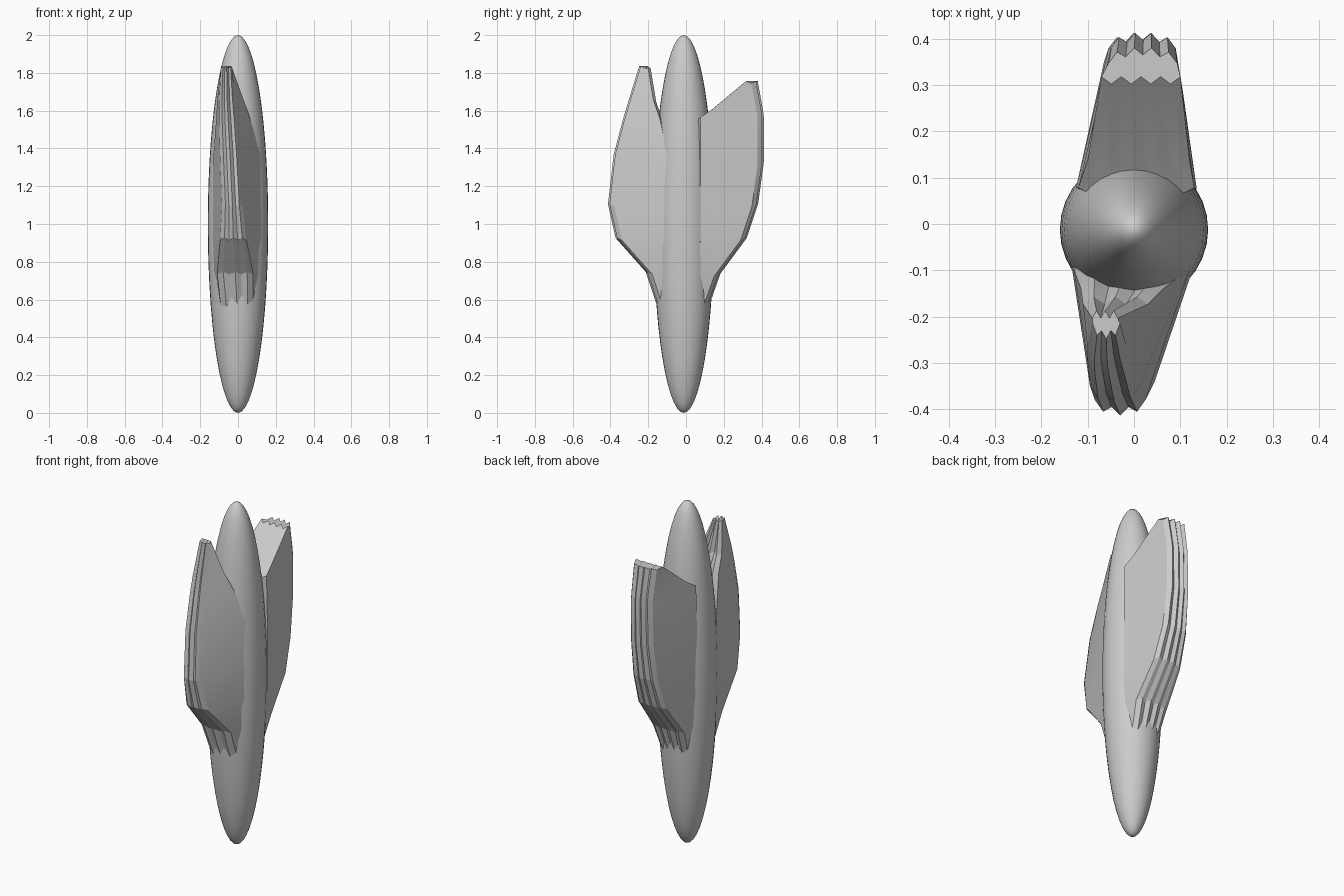
import bpy, bmesh

if "Cube" in bpy.data.objects:
    bpy.data.objects.remove(bpy.data.objects["Cube"])


def finish(name, bm, angle):
    bmesh.ops.recalc_face_normals(bm, faces=bm.faces)
    mesh = bpy.data.meshes.new(name)
    bm.to_mesh(mesh)
    bm.free()
    ob = bpy.data.objects.new(name, mesh)
    bpy.context.collection.objects.link(ob)
    bpy.ops.object.select_all(action='DESELECT')
    ob.select_set(True)
    bpy.context.view_layer.objects.active = ob
    bpy.ops.object.shade_smooth_by_angle(angle=angle)
    return ob


def fin(name, sections, columns=8, ridge=0.008):
    """Loft horizontal sections (z, y_inner, y_outer, inner x range, outer x range)
    with a pleated outer rim and a jagged inner lip."""
    bm = bmesh.new()
    rings = []
    for z, yi, yo, a0, a1, b0, b1 in sections:
        s = 1 if yo > yi else -1
        pts = []
        for i in range(columns + 1):
            t = i / columns
            edge = (2 * t - 1) ** 2
            off = ridge if i % 2 else -ridge
            pts.append((b0 + (b1 - b0) * t, yo + s * (off - 0.018 * edge), z + off * 0.8))
        for i in range(columns, -1, -1):
            t = i / columns
            off = ridge if i % 2 else -ridge
            pts.append((a0 + (a1 - a0) * t, yi - s * off, z - off * 0.8))
        rings.append([bm.verts.new(p) for p in pts])
    n = len(rings[0])
    for lo, hi in zip(rings, rings[1:]):
        for i in range(n):
            j = (i + 1) % n
            bm.faces.new((lo[i], lo[j], hi[j], hi[i]))
    # caps as strips between rim and lip
    for ring in (rings[0], rings[-1]):
        for i in range(columns):
            bm.faces.new((ring[i], ring[i + 1], ring[n - 2 - i], ring[n - 1 - i]))
    return finish(name, bm, 0.2)


# Elongated rounded body
bm = bmesh.new()
bmesh.ops.create_uvsphere(bm, u_segments=32, v_segments=28, radius=1)
for v in bm.verts:
    v.co = (v.co.x * 0.16, v.co.y * 0.16 - 0.012, v.co.z + 1)
finish("body", bm, 0.6)

# Rear fin
fin("rear_fin", [
    (0.56, 0.00, 0.115, -0.10, 0.10, -0.08, 0.09),
    (0.73, 0.05, 0.175, -0.12, 0.13, -0.095, 0.11),
    (0.92, 0.07, 0.315, -0.125, 0.135, -0.075, 0.105),
    (1.10, 0.07, 0.375, -0.125, 0.135, -0.065, 0.095),
    (1.32, 0.07, 0.405, -0.125, 0.135, -0.055, 0.09),
    (1.56, 0.07, 0.405, -0.12, 0.13, -0.05, 0.09),
    (1.60, 0.13, 0.400, -0.10, 0.12, -0.05, 0.09),
    (1.75, 0.31, 0.373, -0.07, 0.10, -0.055, 0.093),
])

# Front fin, leaning to one side towards its tip
fin("front_fin", [
    (0.56, 0.00, -0.145, -0.10, 0.10, -0.09, 0.08),
    (0.74, -0.07, -0.205, -0.13, 0.13, -0.11, 0.08),
    (0.92, -0.08, -0.365, -0.135, 0.13, -0.095, 0.045),
    (1.10, -0.08, -0.405, -0.135, 0.13, -0.085, 0.025),
    (1.36, -0.09, -0.375, -0.13, 0.12, -0.095, 0.01),
    (1.55, -0.13, -0.325, -0.115, 0.065, -0.10, -0.005),
    (1.65, -0.165, -0.295, -0.11, 0.03, -0.10, -0.015),
    (1.83, -0.195, -0.24, -0.09, -0.035, -0.09, -0.03),
], columns=6)
